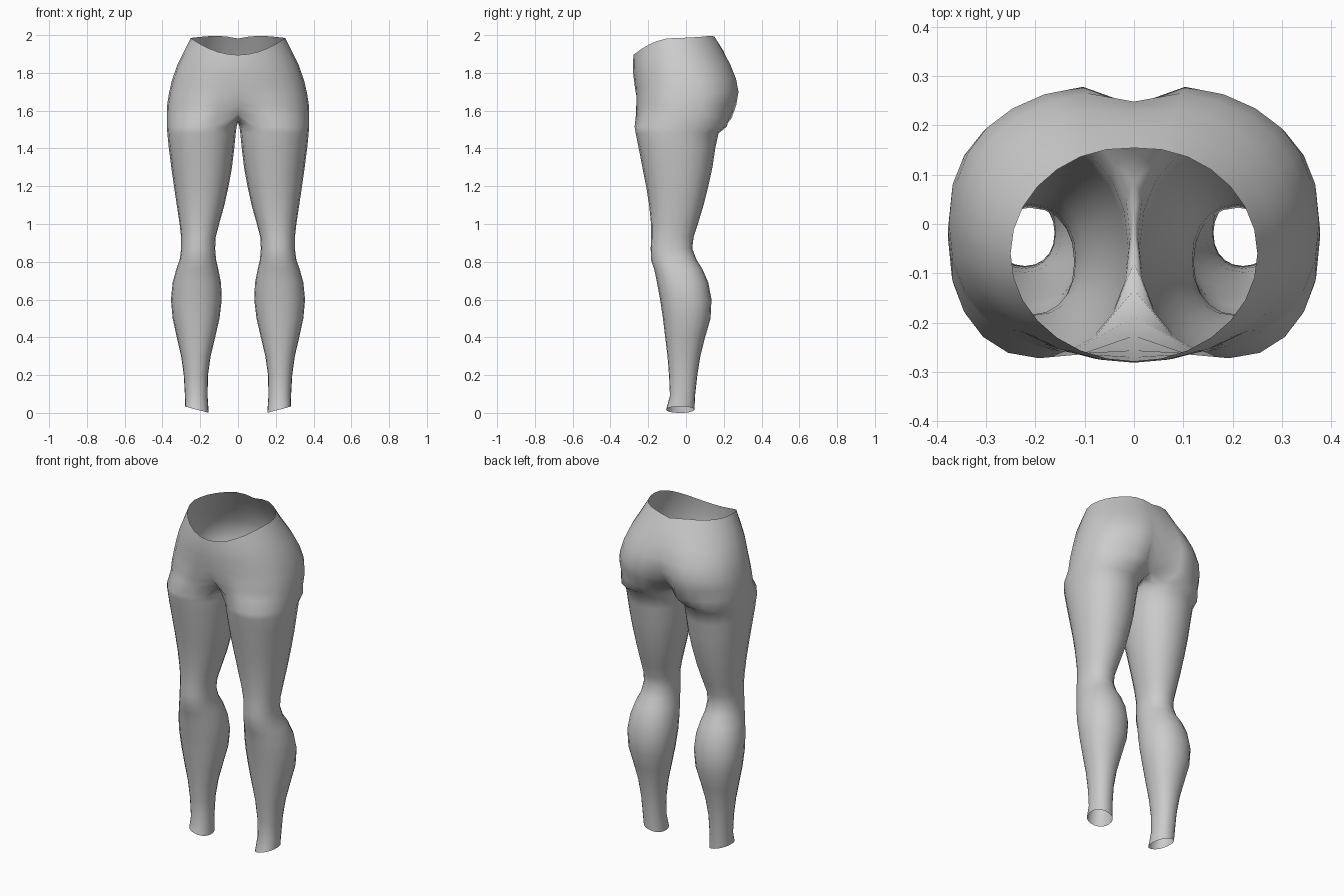
import bpy
import bmesh
import math

if "Cube" in bpy.data.objects:
    bpy.data.objects.remove(bpy.data.objects["Cube"])

N = 20        # points around one leg
SEAM = 3      # the crotch seam spans points -SEAM..SEAM of the leg loop
ARC = N - 2 * SEAM

grey = bpy.data.materials.new("soft_grey")
grey.diffuse_color = (0.6, 0.6, 0.6, 1)
grey.use_nodes = True
grey.node_tree.nodes["Principled BSDF"].inputs["Base Color"].default_value = grey.diffuse_color


def spow(v, p):
    return math.copysign(abs(v) ** p, v)


# Hip arcs: z front, z side, z back, half width, y front, y back,
# front dent, back cleft, squareness power
HIPS = [
    (1.895, 1.985, 2.00, .250, -.278, .158, 0, .004, 1.0),
    (1.850, 1.910, 1.92, .287, -.281, .200, 0, .004, .97),
    (1.790, 1.840, 1.85, .322, -.279, .240, 0, .010, .93),
    (1.720, 1.760, 1.77, .350, -.270, .273, 0, .025, .88),
    (1.670, 1.690, 1.70, .366, -.268, .286, .012, .045, .84),
    (1.625, 1.630, 1.635, .375, -.271, .276, .045, .075, .83),
    (1.585, 1.570, 1.56, .377, -.273, .252, .085, .110, .83),
]

# Leg loops: z, x inner, x outer, y front, y back
LEGS = [
    (1.515, .008, .377, -.272, .215),
    (1.480, .012, .374, -.266, .172),
    (1.400, .020, .366, -.250, .155),
    (1.300, .032, .353, -.231, .140),
    (1.200, .050, .339, -.211, .118),
    (1.100, .072, .324, -.195, .093),
    (1.000, .100, .309, -.185, .063),
    (.930, .118, .301, -.184, .040),
    (.870, .121, .301, -.187, .033),
    (.810, .116, .309, -.185, .056),
    (.760, .104, .327, -.168, .088),
    (.690, .090, .346, -.154, .118),
    (.600, .086, .355, -.137, .135),
    (.500, .098, .346, -.122, .130),
    (.400, .121, .324, -.110, .101),
    (.300, .145, .301, -.098, .076),
    (.200, .159, .287, -.090, .060),
    (.090, .161, .281, -.085, .048),
    (.017, .155, .280, -.105, .045),
]


def hip_arc(zf, zs, zb, w, yf, yb, dent, cleft, p):
    """Open arc from the front centre round the hip to the back centre."""
    pts = []
    for t in range(ARC + 1):
        a = math.pi * t / ARC
        c = math.cos(a)
        x = w * abs(math.sin(a)) ** p if 0 < t < ARC else 0.0
        y = (yf + yb) / 2 - (yb - yf) / 2 * spow(c, p)
        near = math.exp(-(x / .06) ** 2)
        y += dent * near if c > 0 else -cleft * near
        z = zs + ((zf if c > 0 else zb) - zs) * c * c
        if zb == 2.0 and c < 0:        # small dip at the back of the waist
            z -= .018 * near
        pts.append((x, y, z))
    return pts


def leg_loop(z, xi, xo, yf, yb, hem):
    """Closed loop running inner, front, outer, back."""
    pts = []
    for k in range(N):
        a = 2 * math.pi * k / N
        c, s = math.cos(a), math.sin(a)
        x = (xi + xo) / 2 - (xo - xi) / 2 * spow(c, .92)
        y = (yf + yb) / 2 - (yb - yf) / 2 * spow(s, .92)
        pts.append((x, y, z - .017 * c if hem else z))
    return pts


bm = bmesh.new()

# Hip shell
arcs = [[bm.verts.new(p) for p in hip_arc(*row)] for row in HIPS]
for top, low in zip(arcs, arcs[1:]):
    for i in range(ARC):
        bm.faces.new((top[i], low[i], low[i + 1], top[i + 1]))

# Crotch seam joins both ends of the lowest arc into a closed loop
arc = arcs[-1]
front, back = arc[0].co, arc[-1].co
loop = [None] * N
for i, v in enumerate(arc):
    loop[(SEAM + i) % N] = v
for k in range(-SEAM + 1, SEAM):
    u = (k + SEAM) / (2 * SEAM)
    co = back.lerp(front, u)
    co.z -= .035 * math.sin(math.pi * u)
    loop[k % N] = bm.verts.new(co)

# Leg
for i, row in enumerate(LEGS):
    low = [bm.verts.new(p) for p in leg_loop(*row, i == len(LEGS) - 1)]
    for k in range(N):
        j = (k + 1) % N
        bm.faces.new((loop[k], low[k], low[j], loop[j]))
    loop = low

for f in bm.faces:
    f.smooth = True
mesh = bpy.data.meshes.new("leggings")
bm.to_mesh(mesh)
bm.free()
mesh.materials.append(grey)

leggings = bpy.data.objects.new("leggings", mesh)
bpy.context.collection.objects.link(leggings)
mirror = leggings.modifiers.new("mirror", 'MIRROR')
mirror.use_axis[0] = True
mirror.merge_threshold = .001
